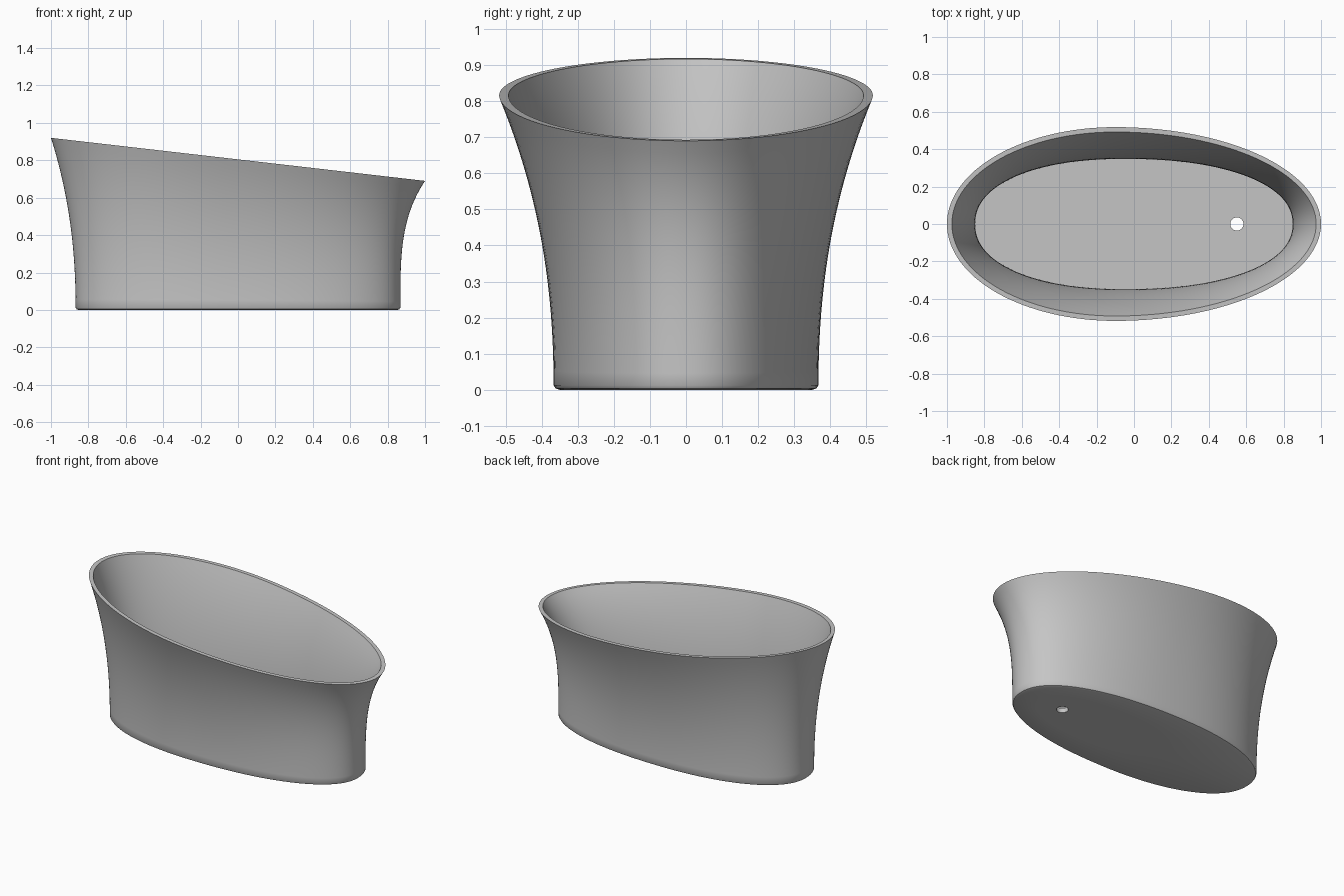
import bpy
import bmesh
from math import cos, sin, pi, copysign

cube = bpy.data.objects.get("Cube")
if cube:
    bpy.data.objects.remove(cube, do_unlink=True)

SEGMENTS = 128
WALL_STEPS = 20
FLOOR_Z = 0.03
FOOT_Z = 0.012
DRAIN_X, DRAIN_R = 0.55, 0.035

enamel = bpy.data.materials.new("grey enamel")
enamel.use_nodes = True
grey = (0.56, 0.56, 0.56, 1)
enamel.diffuse_color = grey
enamel.node_tree.nodes["Principled BSDF"].inputs["Base Color"].default_value = grey


def egg(angle, half_length, half_width, centre, power):
    """Point on an egg outline whose widest place is at x = centre."""
    c, s = cos(angle), sin(angle)
    reach = half_length - copysign(centre, c) if c * centre > 0 else half_length + abs(centre)
    if c < 0:
        reach = half_length + centre
    x = centre + reach * copysign(abs(c) ** (2 / power), c)
    y = half_width * copysign(abs(s) ** (2 / power), s)
    return x, y


def rim_height(x):
    return 0.805 - 0.115 * x


def wall_point(angle, t, inset, base_z):
    """Point on the flared wall, from the base (t = 0) to the sloping rim (t = 1)."""
    bx, by = egg(angle, 0.868 - inset, 0.367 - inset, -0.05, 2.2)
    tx, ty = egg(angle, 1 - inset, 0.518 - inset, -0.1, 2)
    z = base_z + (rim_height(tx) - base_z) * t
    # The flare is tighter at the low end of the tub
    flare = 2.2 + 1.3 * max(0, cos(angle)) ** 2
    w = (z / rim_height(tx)) ** flare if t > 0 else 0
    return bx + (tx - bx) * w, by + (ty - by) * w, z


def drain_point(angle, mix, inset, z):
    """Point on a flat ring between the base outline and the drain hole."""
    x, y, _ = wall_point(angle, 0, inset, z)
    hx, hy = DRAIN_X + DRAIN_R * cos(angle), DRAIN_R * sin(angle)
    return x + (hx - x) * mix, y + (hy - y) * mix, z


angles = [2 * pi * i / SEGMENTS for i in range(SEGMENTS)]
rings = []
# Underside, from the drain out to the rounded foot
for mix in (1, 0.5, 0):
    rings.append([drain_point(a, mix, 0.016, 0) for a in angles])
rings.append([drain_point(a, 0, 0.005, 0.004) for a in angles])
# Outer wall, up to the rim
for i in range(WALL_STEPS + 1):
    rings.append([wall_point(a, i / WALL_STEPS, 0, FOOT_Z) for a in angles])
# Inner wall, down to the floor
for i in range(WALL_STEPS, -1, -1):
    t = i / WALL_STEPS
    rings.append([wall_point(a, t, 0.019 + 0.007 * t, FLOOR_Z) for a in angles])
# Floor, in to the drain
for mix in (0.5, 1):
    rings.append([drain_point(a, mix, 0.019, FLOOR_Z) for a in angles])

# Join the rings into one closed shell; the last joins the first inside the drain
bm = bmesh.new()
loops = [[bm.verts.new(p) for p in ring] for ring in rings]
for k, low in enumerate(loops):
    high = loops[(k + 1) % len(loops)]
    for i in range(SEGMENTS):
        j = (i + 1) % SEGMENTS
        bm.faces.new((low[i], low[j], high[j], high[i]))
bmesh.ops.recalc_face_normals(bm, faces=bm.faces)
mesh = bpy.data.meshes.new("bathtub")
bm.to_mesh(mesh)
bm.free()
mesh.materials.append(enamel)

tub = bpy.data.objects.new("bathtub", mesh)
bpy.context.collection.objects.link(tub)
bpy.ops.object.select_all(action="DESELECT")
tub.select_set(True)
bpy.context.view_layer.objects.active = tub
bpy.ops.object.shade_smooth_by_angle(angle=0.6)
